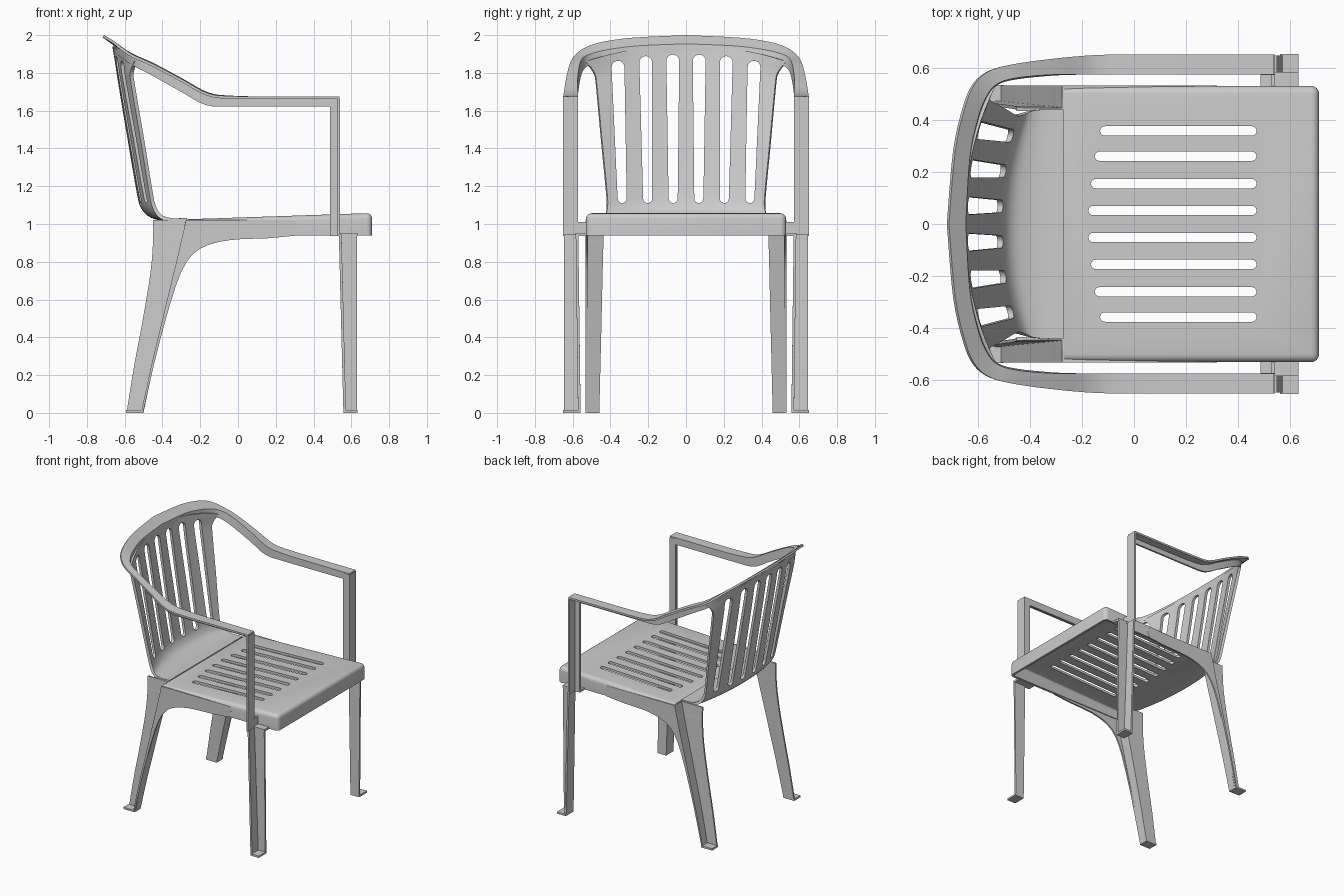
import bpy, bmesh, math
from mathutils import Vector

if "Cube" in bpy.data.objects:
    bpy.data.objects.remove(bpy.data.objects["Cube"])


def new_object(name, bm):
    me = bpy.data.meshes.new(name)
    bm.to_mesh(me)
    bm.free()
    ob = bpy.data.objects.new(name, me)
    bpy.context.collection.objects.link(ob)
    return ob


def catmull(rows, n):
    """Add n smooth steps between neighbouring rows of points."""
    rows = [[Vector(p) for p in r] for r in rows]
    out = []
    for i in range(len(rows) - 1):
        a, b, c, d = rows[max(i - 1, 0)], rows[i], rows[i + 1], rows[min(i + 2, len(rows) - 1)]
        for k in range(n):
            t = k / n
            out.append([0.5 * (2 * q + (r - p) * t + (2 * p - 5 * q + 4 * r - s) * t * t
                               + (3 * q - p - 3 * r + s) * t ** 3)
                        for p, q, r, s in zip(a, b, c, d)])
    return out + [rows[-1]]


def loft(name, rows, thick=0.014, mirror=True, offset=0):
    """Thin plastic wall through rows of points."""
    bm = bmesh.new()
    vs = [[bm.verts.new(p) for p in r] for r in rows]
    for r, s in zip(vs, vs[1:]):
        for j in range(len(r) - 1):
            bm.faces.new((r[j], r[j + 1], s[j + 1], s[j]))
    bmesh.ops.recalc_face_normals(bm, faces=bm.faces)
    ob = new_object(name, bm)
    if mirror:
        mirror_y(ob)
    solidify(ob, thick, offset)
    return ob


def mirror_y(ob):
    m = ob.modifiers.new("mirror", 'MIRROR')
    m.use_axis = (False, True, False)


def solidify(ob, thick, offset):
    s = ob.modifiers.new("wall", 'SOLIDIFY')
    s.thickness, s.offset, s.use_even_offset = thick, offset, True


def box(name, lo, hi):
    bm = bmesh.new()
    bmesh.ops.create_cube(bm, size=1)
    for v in bm.verts:
        v.co = [(a + b) / 2 + c * (b - a) for a, b, c in zip(lo, hi, v.co)]
    ob = new_object(name, bm)
    mirror_y(ob)
    return ob


def slot_cutter(name, slots, place, depth):
    """Round-ended prisms; each slot is (start, start radius, end, end radius)."""
    bm = bmesh.new()
    for a, ra, b, rb in slots:
        a, b = Vector(a), Vector(b)
        base = math.atan2(b.y - a.y, b.x - a.x)
        pts = []
        for c, r, s in ((a, ra, base + math.pi / 2), (b, rb, base - math.pi / 2)):
            for k in range(9):
                t = s + math.pi * k / 8
                pts.append((c.x + r * math.cos(t), c.y + r * math.sin(t)))
        f = bm.faces.new([bm.verts.new(place(*p)) for p in pts])
        g = bmesh.ops.extrude_face_region(bm, geom=[f])["geom"]
        bmesh.ops.translate(bm, vec=depth, verts=[v for v in g if isinstance(v, bmesh.types.BMVert)])
    bmesh.ops.recalc_face_normals(bm, faces=bm.faces)
    ob = new_object(name, bm)
    ob.hide_render = True
    return ob


def cut(ob, cutter):
    m = ob.modifiers.new("slots", 'BOOLEAN')
    m.object, m.operation, m.solver = cutter, 'DIFFERENCE', 'EXACT'


# Seat: rounded shell, open below and behind
bm = bmesh.new()
bmesh.ops.create_cube(bm, size=1)
for v in bm.verts:
    v.co = (0.22 + v.co.x * 0.98, v.co.y * 1.06, 0.94 if v.co.z < 0 else 1.05)
bmesh.ops.delete(bm, geom=[f for f in bm.faces if f.normal.z < -0.5 or f.normal.x < -0.5], context='FACES')
bmesh.ops.bevel(bm, geom=[e for e in bm.edges if len(e.link_faces) == 2], offset=0.03,
                segments=4, profile=0.5, affect='EDGES')
for v in bm.verts:
    if v.co.z > 1.0:
        v.co.z += 0.008 - 0.033 * (0.71 - v.co.x) / 0.98
seat = new_object("seat", bm)
solidify(seat, 0.018, -1)
seat_slots = [((x0, s * y), 0.018, (0.452, s * y), 0.018) for s in (1, -1)
              for x0, y in ((-0.157, 0.052), (-0.147, 0.155), (-0.132, 0.26), (-0.112, 0.357))]
cut(seat, slot_cutter("seat_slot_cutter", seat_slots, lambda x, y: (x, y, 0.9), (0, 0, 0.3)))

# Backrest: sweeps up from the seat, curved across; rows of
# (x middle, x edge, z middle, z edge, half width)
profile = [(-.27, -.27, 1.022, 1.022, .44), (-.36, -.34, 1.02, 1.02, .44),
           (-.42, -.39, 1.03, 1.03, .435), (-.47, -.42, 1.05, 1.05, .425),
           (-.505, -.443, 1.09, 1.09, .418), (-.525, -.46, 1.16, 1.16, .42),
           (-.575, -.505, 1.45, 1.44, .447), (-.625, -.553, 1.75, 1.72, .473),
           (-.642, -.562, 1.86, 1.80, .487), (-.655, -.54, 1.94, 1.86, .535)]
N = 24
rows = []
for xc, xe, zc, ze, w in profile:
    us = [-1 + 2 * j / N for j in range(N + 1)]
    rows.append([(xc + (xe - xc) * abs(u) ** 2.3, u * w, zc + (ze - zc) * abs(u) ** 2.3) for u in us])
back = loft("backrest", catmull(rows, 3), 0.02, mirror=False)
back_slots = [((s * yb, 1.135), 0.024, (s * yt, zt), 0.034) for s in (1, -1)
              for yb, yt, zt in ((.068, .07, 1.863), (.203, .213, 1.855), (.338, .36, 1.83))]
cut(back, slot_cutter("back_slot_cutter", back_slots, lambda y, z: (-0.9, y, z), (0.6, 0, 0)))

# Arm and top rail: L section (outer edge, inner corner, flange edge)
arm = [[(.538, .65, 1.668), (.538, .58, 1.668), (.538, .58, 1.622)],
       [(.2, .65, 1.668), (.2, .58, 1.668), (.2, .58, 1.622)],
       [(-.03, .65, 1.67), (-.03, .58, 1.672), (-.03, .58, 1.622)],
       [(-.16, .647, 1.685), (-.16, .58, 1.69), (-.17, .58, 1.63)],
       [(-.3, .635, 1.76), (-.3, .58, 1.765), (-.3, .577, 1.70)],
       [(-.45, .615, 1.84), (-.45, .567, 1.845), (-.45, .562, 1.785)],
       [(-.55, .59, 1.885), (-.53, .542, 1.88), (-.525, .54, 1.825)],
       [(-.613, .54, 1.925), (-.573, .49, 1.902), (-.568, .49, 1.85)],
       [(-.652, .45, 1.957), (-.607, .4, 1.922), (-.602, .4, 1.875)],
       [(-.69, .28, 1.981), (-.637, .25, 1.94), (-.634, .25, 1.897)],
       [(-.714, 0, 1.994), (-.652, 0, 1.95), (-.648, 0, 1.907)]]
loft("arm_and_top_rail", catmull(arm, 4))

# Arm post: front plate with an inner flange pointing back
loft("arm_post", [[(.533, .65, z), (.533, .578, z), (.488, .578, z)] for z in (.937, 1.665)])

# Front leg: back plate with an inner flange pointing forward
loft("front_leg", [[(.565, .647, 0), (.565, .565, 0), (.63, .565, 0)],
                   [(.541, .647, .945), (.541, .577, .945), (.63, .577, .945)]])
box("front_foot", (.56, .56, 0), (.632, .652, .014))

# Brackets joining post and leg to the seat
box("post_bracket", (.486, .52, .936), (.632, .584, .952))
box("post_bracket_web", (.527, .52, .94), (.541, .584, 1.01))

# Back leg: inner wall, sloping front wall, then the skirt that runs into the seat side
# rows of (z, rear x, corner x, skirt front x, inner y)
leg = [(0, -.59, -.507, -.503, .465), (.25, -.55, -.453, -.446, .459), (.45, -.512, -.405, -.395, .454),
       (.67, -.474, -.352, -.33, .449), (.8, -.457, -.32, -.272, .446), (.87, -.452, -.304, -.2, .444),
       (.905, -.45, -.296, -.1, .443), (.92, -.45, -.293, .02, .443), (.938, -.45, -.288, .3, .442),
       (1.02, -.45, -.27, .3, .44)]
loft("back_leg", catmull([[(r, yi, z), (c, yi, z), (c, .525, z), (f, .525, z)]
                          for z, r, c, f, yi in leg], 2), 0.012)
box("back_foot", (-.593, .459, 0), (-.501, .533, .014))

# Freeze modifiers, drop cutters, shade
cutters = [o for o in bpy.data.objects if o.hide_render]
parts = [o for o in bpy.data.objects if not o.hide_render]
bpy.ops.object.select_all(action='DESELECT')
for o in parts:
    o.select_set(True)
bpy.context.view_layer.objects.active = parts[0]
bpy.ops.object.convert(target='MESH')
for o in cutters:
    bpy.data.objects.remove(o)
bpy.ops.object.shade_smooth_by_angle(angle=math.radians(35))
